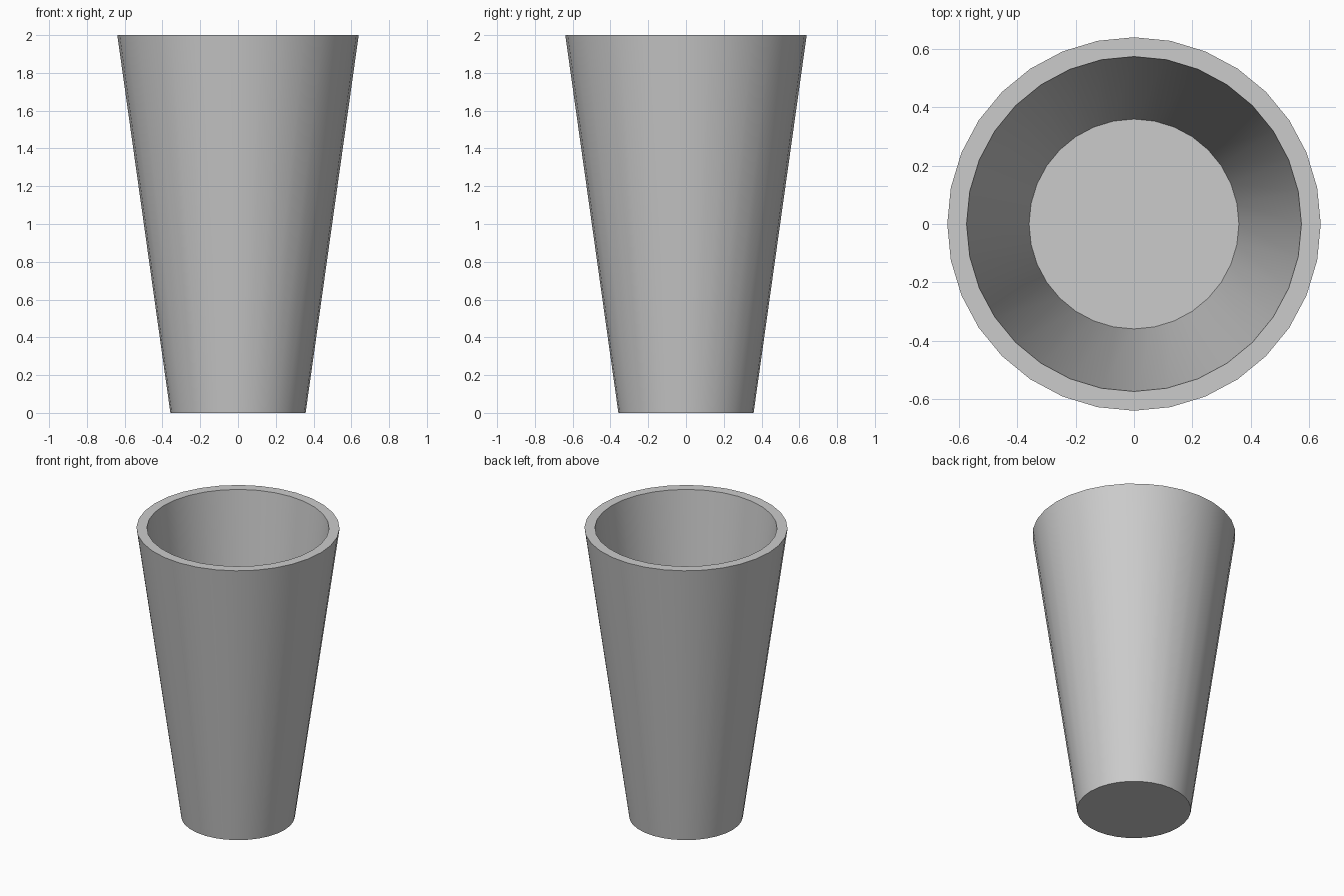
import bpy, bmesh
from math import sin, cos, pi, radians

if "Cube" in bpy.data.objects:
    bpy.data.objects.remove(bpy.data.objects["Cube"])

SIDES = 32
# (radius, height) profile: base, outer rim, inner rim, inner floor
PROFILE = [(0.358, 0.0), (0.639, 2.0), (0.573, 2.0), (0.359, 0.02)]

bm = bmesh.new()
rings = [[bm.verts.new((r * cos(2 * pi * i / SIDES), r * sin(2 * pi * i / SIDES), z))
          for i in range(SIDES)] for r, z in PROFILE]

# Outer wall, rim and tapered inner wall
for low, high in zip(rings, rings[1:]):
    for i in range(SIDES):
        j = (i + 1) % SIDES
        bm.faces.new((low[i], low[j], high[j], high[i]))

# Underside and inner floor
bm.faces.new(rings[0][::-1])
bm.faces.new(rings[-1])

mesh = bpy.data.meshes.new("tapered_cup")
bm.to_mesh(mesh)
bm.free()
cup = bpy.data.objects.new("tapered_cup", mesh)
bpy.context.collection.objects.link(cup)

# Smooth walls with crisp rim and base edges
bpy.context.view_layer.objects.active = cup
cup.select_set(True)
bpy.ops.object.shade_smooth_by_angle(angle=radians(30))
